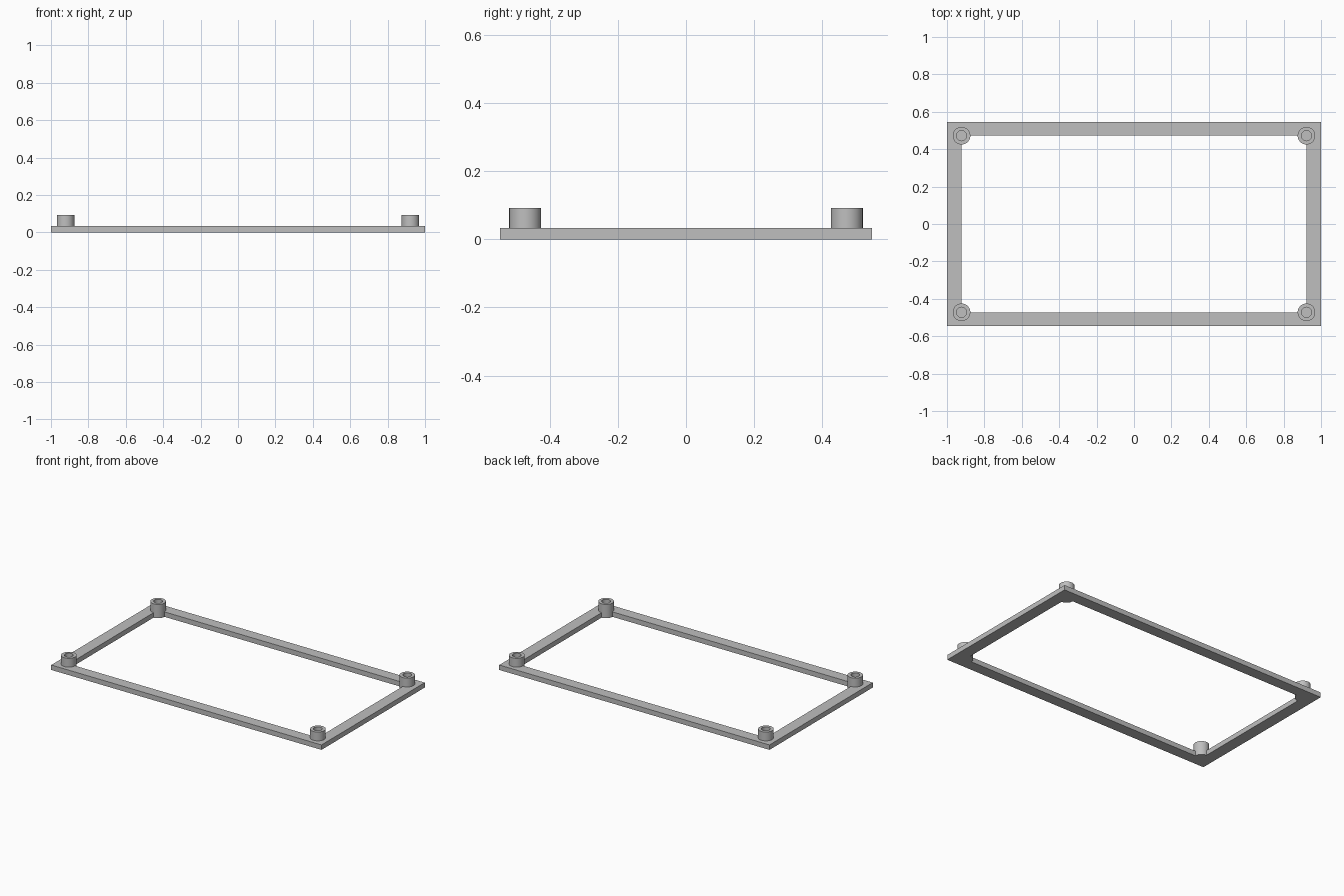
import bpy, bmesh, math

HALF_X, HALF_Y, FRAME_H = 1.0, 0.546, 0.033
POST_X, POST_Y, POST_TOP = 0.922, 0.472, 0.092
POST_R, BORE_R = 0.047, 0.027

cube = bpy.data.objects.get("Cube")
if cube:
    bpy.data.objects.remove(cube, do_unlink=True)

grey = bpy.data.materials.new("plain grey")
grey.use_nodes = True
colour = (0.52, 0.52, 0.52, 1)
grey.diffuse_color = colour
grey.node_tree.nodes["Principled BSDF"].inputs["Base Color"].default_value = colour


def add_object(name, bm):
    bmesh.ops.recalc_face_normals(bm, faces=bm.faces)
    mesh = bpy.data.meshes.new(name)
    bm.to_mesh(mesh)
    bm.free()
    mesh.materials.append(grey)
    obj = bpy.data.objects.new(name, mesh)
    bpy.context.collection.objects.link(obj)
    return obj


def bridge(bm, loops):
    """Join consecutive vertex loops with quads."""
    for a, b in zip(loops, loops[1:]):
        n = len(a)
        for i in range(n):
            j = (i + 1) % n
            bm.faces.new((a[i], a[j], b[j], b[i]))


# Rectangular frame: a square section swept round the opening
bm = bmesh.new()
corners = [(-1, -1), (1, -1), (1, 1), (-1, 1)]
section = [(HALF_X, HALF_Y, 0), (HALF_X, HALF_Y, FRAME_H),
           (POST_X, POST_Y, FRAME_H), (POST_X, POST_Y, 0)]
loops = [[bm.verts.new((sx * x, sy * y, z)) for sx, sy in corners]
         for x, y, z in section]
bridge(bm, loops + loops[:1])
add_object("frame", bm)


# Corner posts: turned cylinders with a blind screw hole
def add_post(name, x, y, sides=48):
    bm = bmesh.new()
    profile = [(POST_R, 0), (POST_R, POST_TOP), (BORE_R, POST_TOP), (BORE_R, FRAME_H)]
    rings = []
    for r, z in profile:
        angles = [math.tau * i / sides for i in range(sides)]
        rings.append([bm.verts.new((r * math.cos(a), r * math.sin(a), z)) for a in angles])
    bridge(bm, rings)
    bm.faces.new(rings[0])
    bm.faces.new(rings[-1])
    post = add_object(name, bm)
    post.location = (x, y, 0)
    bpy.ops.object.select_all(action='DESELECT')
    post.select_set(True)
    bpy.context.view_layer.objects.active = post
    bpy.ops.object.shade_smooth_by_angle(angle=math.radians(30))


for side, sx in (("left", 1), ("right", -1)):
    for end, sy in (("front", -1), ("back", 1)):
        add_post(f"{end}_{side}_post", sx * POST_X, sy * POST_Y)
